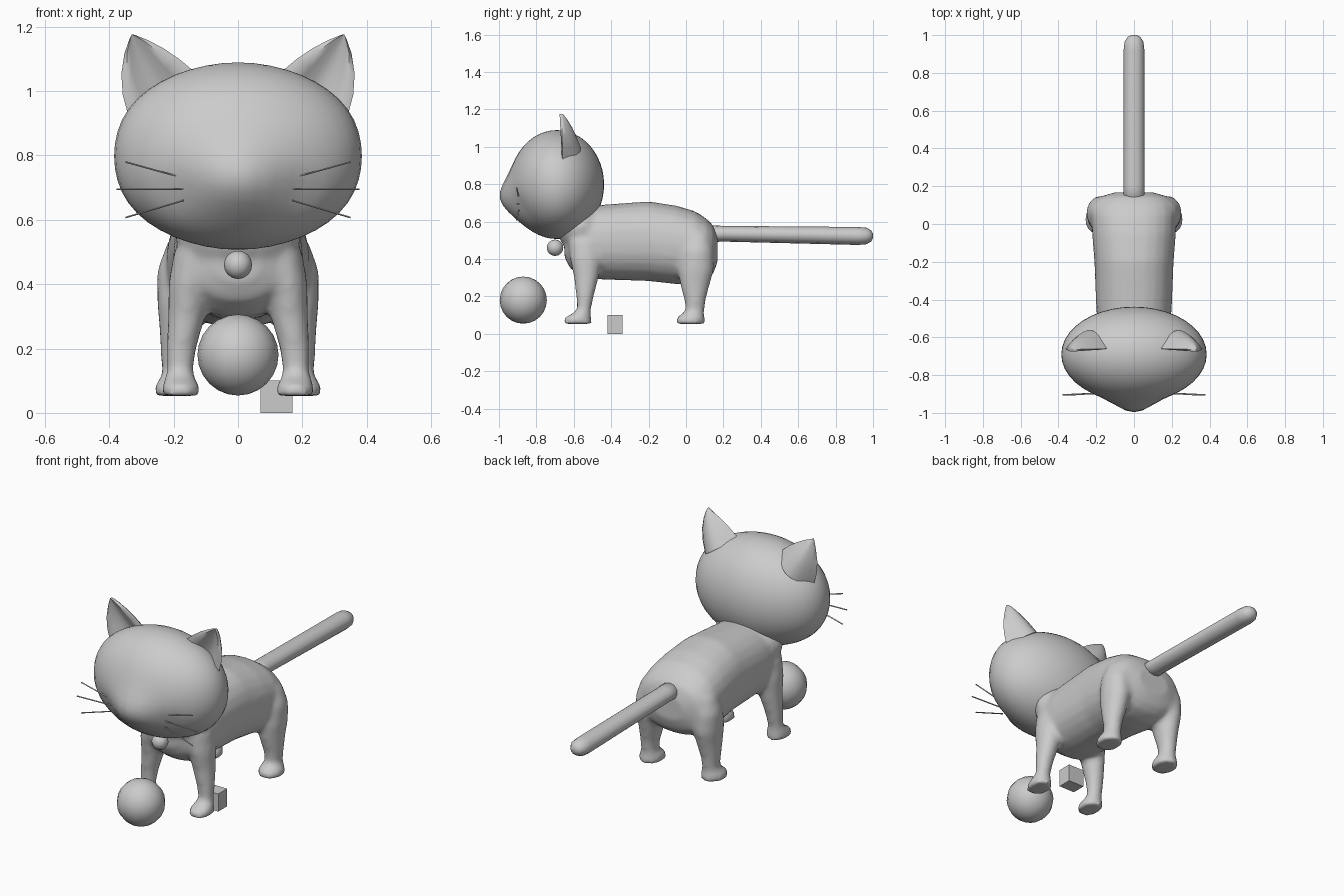
import bpy, bmesh
from math import sin, cos, pi, exp, copysign
from mathutils import Vector, Matrix

if "Cube" in bpy.data.objects:
    bpy.data.objects.remove(bpy.data.objects["Cube"])

grey = bpy.data.materials.new("plain grey")
grey.use_nodes = True
GREY = (0.6, 0.6, 0.6, 1)
grey.diffuse_color = GREY
grey.node_tree.nodes["Principled BSDF"].inputs["Base Color"].default_value = GREY


def finish(name, bm, smooth=True):
    bmesh.ops.recalc_face_normals(bm, faces=bm.faces)
    for f in bm.faces:
        f.smooth = smooth
    mesh = bpy.data.meshes.new(name)
    bm.to_mesh(mesh)
    bm.free()
    mesh.materials.append(grey)
    ob = bpy.data.objects.new(name, mesh)
    bpy.context.collection.objects.link(ob)
    return ob


def loft(bm, rings):
    """Skin a closed tube through rings of points."""
    loops = [[bm.verts.new(p) for p in ring] for ring in rings]
    for a, b in zip(loops, loops[1:]):
        for i in range(len(a)):
            j = (i + 1) % len(a)
            bm.faces.new((a[i], a[j], b[j], b[i]))
    bm.faces.new(loops[0])
    bm.faces.new(loops[-1])


def oval(center, u, v, n=24, power=1.0):
    """Ring around center, spanned by the half axes u and v."""
    pts = []
    for k in range(n):
        c, s = cos(2 * pi * k / n), sin(2 * pi * k / n)
        c, s = (copysign(abs(w) ** power, w) for w in (c, s))
        pts.append(Vector(center) + Vector(u) * c + Vector(v) * s)
    return pts


def ball(name, center, radius, seg, rings):
    bm = bmesh.new()
    bmesh.ops.create_uvsphere(bm, u_segments=seg, v_segments=rings, radius=radius,
                              matrix=Matrix.Translation(center))
    return finish(name, bm)


# Torso: y, z, half width, half height
TORSO = [(-.65, .48, .07, .07), (-.62, .48, .14, .13), (-.55, .49, .19, .19),
         (-.45, .49, .2, .2), (-.2, .495, .21, .213), (-.05, .475, .222, .21),
         (.05, .46, .226, .195), (.11, .45, .215, .165), (.145, .45, .18, .13),
         (.168, .45, .1, .07)]
# Legs: z, x, y, half width, half depth
FRONT_LEG = [(.5, .13, -.54, .07, .09), (.4, .152, -.535, .064, .085),
             (.3, .16, -.533, .058, .066), (.2, .176, -.54, .047, .047),
             (.13, .181, -.545, .041, .037), (.105, .18, -.56, .048, .052),
             (.088, .178, -.578, .058, .072), (.053, .178, -.58, .06, .077)]
HIND_LEG = [(.53, .15, .06, .07, .07), (.44, .172, .058, .08, .09),
            (.34, .178, .053, .073, .096), (.26, .182, .048, .062, .078),
            (.18, .19, .048, .05, .057), (.125, .192, .048, .044, .05),
            (.105, .192, .036, .052, .06), (.088, .194, .025, .064, .075),
            (.053, .194, .023, .066, .079)]

# Body with legs, blended into one skin
bm = bmesh.new()
loft(bm, [oval((0, y, z), (w, 0, 0), (0, 0, h), power=.88) for y, z, w, h in TORSO])
for side in (-1, 1):
    for leg in (FRONT_LEG, HIND_LEG):
        loft(bm, [oval((side * x, y, z), (w, 0, 0), (0, d, 0)) for z, x, y, w, d in leg])
bmesh.ops.create_uvsphere(bm, u_segments=24, v_segments=12, radius=1,
                          matrix=Matrix.Translation((0, -.56, .57))
                          @ Matrix.Diagonal((.2, .13, .14, 1)))
body = finish("body_and_legs", bm)
remesh = body.modifiers.new("blend", 'REMESH')
remesh.mode, remesh.voxel_size, remesh.use_smooth_shade = 'VOXEL', .014, True
relax = body.modifiers.new("relax", 'SMOOTH')
relax.factor, relax.iterations = .5, 7

# Tail
bm = bmesh.new()
TAIL = [(.1, .535, .058, .046), (.2, .535, .055, .042), (.92, .523, .055, .048),
        (.965, .523, .05, .044), (.99, .523, .034, .03), (1, .523, .014, .012)]
loft(bm, [oval((0, y, z), (w, 0, 0), (0, 0, h), 12) for y, z, w, h in TAIL])
finish("tail", bm)

# Head: oval with a muzzle and shallow whisker hollows
bm = bmesh.new()
bmesh.ops.create_uvsphere(bm, u_segments=40, v_segments=24, radius=1)
for v in bm.verts:
    x, y, z = v.co
    bulge = 1 + .12 * x * x * z * z
    v.co = Vector((x * .385 * bulge, -.69 + y * .252, .798 + z * .291))
    if y < 0:
        x, z = v.co.x, v.co.z
        v.co.y -= .062 * exp(-(x / .12) ** 2 - ((z - .72) / .11) ** 2)
        v.co.y += .016 * exp(-((abs(x) - .19) / .04) ** 2 - ((z - .69) / .06) ** 2)
finish("head", bm)

# Ears: rounded back, hollow front, drawn up to a tip
for side, label in ((1, "left"), (-1, "right")):
    bm = bmesh.new()
    inner, outer, tip = (Vector(p) for p in ((.135, -.66, 1.06), (.34, -.66, .92),
                                             (.33, -.664, 1.177)))
    rings = []
    for t in (0, .25, .5, .75, .93, .99):
        a, b = inner.lerp(tip, t), outer.lerp(tip, t)
        b.x += .05 * t * (1 - t) * 2.2
        b.z += .02 * t * (1 - t)
        a.z += .06 * t * (1 - t)
        ring = []
        for k in range(16):
            s = k / 8 if k <= 8 else (16 - k) / 8
            arch = sin(pi * s)
            p = a.lerp(b, s)
            if k <= 8:
                p.y += .1 * arch * (1 - t) ** .8
            else:
                p.y += -.012 + .055 * arch ** 2 * (1 - t)
            p.x *= side
            ring.append(p)
        rings.append(ring)
    loft(bm, rings)
    finish(label + "_ear", bm)

# Whiskers
bm = bmesh.new()
for side in (-1, 1):
    for start, x, end in ((.73, .35, .78), (.695, .378, .695), (.66, .35, .607)):
        a = Vector((side * .17, -.895, start))
        b = Vector((side * x, -.905, end))
        loft(bm, [oval(p, (0, .004, 0), (0, 0, .003), 6) for p in (a, b)])
finish("whiskers", bm)

# Bell, toy ball and small block
ball("bell", (0, -.7, .46), .044, 12, 8)
ball("toy_ball", (0, -.87, .18), .126, 16, 12)
bm = bmesh.new()
bmesh.ops.create_cube(bm, size=1, matrix=Matrix.Translation((.12, -.38, .05))
                      @ Matrix.Diagonal((.1, .08, .1, 1)))
finish("small_block", bm, smooth=False)

# Keep hard rims on the ears and whiskers
bpy.ops.object.select_all(action='DESELECT')
for name in ("left_ear", "right_ear", "whiskers"):
    ob = bpy.data.objects[name]
    ob.select_set(True)
    bpy.context.view_layer.objects.active = ob
bpy.ops.object.shade_smooth_by_angle(angle=.9)
